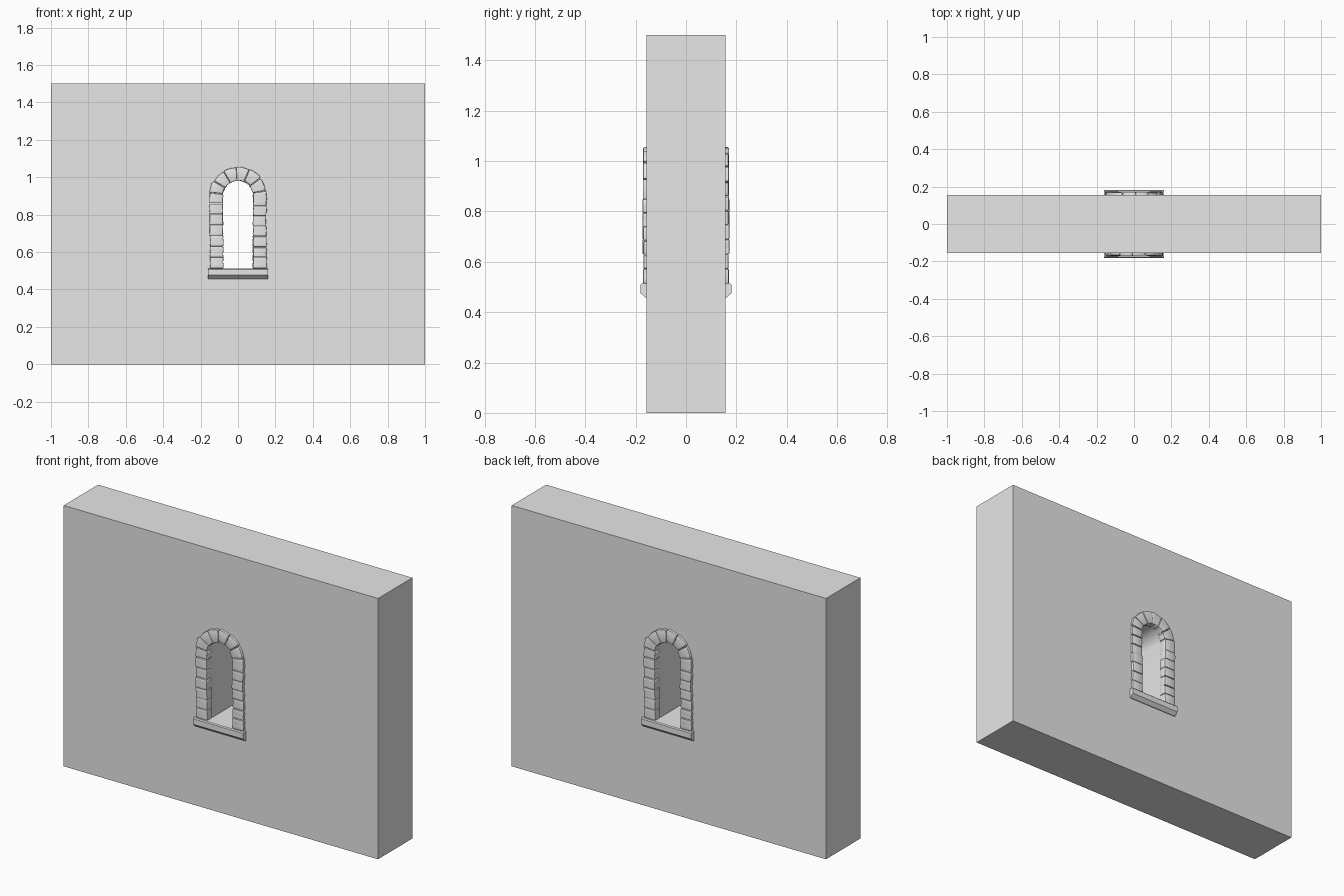
import bpy, bmesh, math, random
from math import pi, sin, cos
from mathutils import Vector

random.seed(4)
cube = bpy.data.objects.get("Cube")
if cube:
    bpy.data.objects.remove(cube)

HALF_DEPTH = 0.156      # wall
SPRING, SILL_TOP = 0.903, 0.513
INNER, OUTER = 0.08, 0.152

stone = bpy.data.materials.new("grey stone")
stone.use_nodes = True
stone.diffuse_color = (0.8, 0.8, 0.8, 1)
stone.node_tree.nodes["Principled BSDF"].inputs["Base Color"].default_value = (0.8, 0.8, 0.8, 1)


def make_object(name, bm):
    bmesh.ops.recalc_face_normals(bm, faces=bm.faces[:])
    mesh = bpy.data.meshes.new(name)
    bm.to_mesh(mesh)
    bm.free()
    mesh.materials.append(stone)
    obj = bpy.data.objects.new(name, mesh)
    bpy.context.collection.objects.link(obj)
    bpy.ops.object.select_all(action='DESELECT')
    obj.select_set(True)
    bpy.context.view_layer.objects.active = obj
    bpy.ops.object.shade_smooth_by_angle(angle=math.radians(30))
    return obj


def copy_to_back(obj, name):
    back = bpy.data.objects.new(name, obj.data)
    back.rotation_euler.z = pi
    bpy.context.collection.objects.link(back)


def extrude(bm, offset):
    result = bmesh.ops.extrude_face_region(bm, geom=bm.faces[:])
    verts = [g for g in result["geom"] if isinstance(g, bmesh.types.BMVert)]
    bmesh.ops.translate(bm, verts=verts, vec=offset)


def add_loop(bm, points):
    verts = [bm.verts.new(p) for p in points]
    return [bm.edges.new((a, b)) for a, b in zip(verts, verts[1:] + verts[:1])]


# Wall slab with an arched opening
bm = bmesh.new()
y = -HALF_DEPTH
R = INNER + 0.004
arch = [(R * cos(a), y, SPRING + R * sin(a)) for a in (pi * i / 20 for i in range(21))]
edges = add_loop(bm, [(-1, y, 0), (1, y, 0), (1, y, 1.5), (-1, y, 1.5)])
edges += add_loop(bm, [(R, y, SILL_TOP - 0.003)] + arch + [(-R, y, SILL_TOP - 0.003)])
bmesh.ops.triangle_fill(bm, edges=edges, use_beauty=True, normal=(0, -1, 0))
extrude(bm, (0, 2 * HALF_DEPTH, 0))
make_object("wall", bm)


# Rough stones following the opening
def along(t, r):
    """Point at radius r: t 0-1 left jamb, 1-2 arch, 2-3 right jamb."""
    rise = SPRING - SILL_TOP
    if t < 1:
        return -r, SILL_TOP + t * rise
    if t > 2:
        return r, SILL_TOP + (3 - t) * rise
    a = pi * (2 - t)
    return r * cos(a), SPRING + r * sin(a)


def add_stone(bm, t0, t1, gap):
    block = bmesh.new()
    front = -HALF_DEPTH - random.uniform(0.012, 0.017)
    shift = random.uniform(-0.003, 0.003)
    t0, t1 = t0 + gap, t1 - gap
    steps = 4
    rings = []
    for i in range(steps + 1):
        t = t0 + (t1 - t0) * i / steps
        inner = INNER + shift + random.uniform(-0.002, 0.002)
        outer = OUTER + shift + random.uniform(-0.002, 0.002)
        ring = []
        for r, depth in ((inner, front), (outer, front), (outer, -0.125), (inner, -0.125)):
            x, z = along(t, r)
            ring.append(block.verts.new((x, depth, z)))
        rings.append(ring)
    for a, b in zip(rings, rings[1:]):
        for k in range(4):
            n = (k + 1) % 4
            block.faces.new((a[k], a[n], b[n], b[k]))
    block.faces.new(rings[0])
    block.faces.new(rings[-1])
    bmesh.ops.recalc_face_normals(block, faces=block.faces[:])
    corners = [e for e in block.edges if e.calc_face_angle(0) > 0.9]
    bmesh.ops.bevel(block, geom=corners, offset=0.004, segments=2, profile=0.5,
                    affect='EDGES', clamp_overlap=True)
    mesh = bpy.data.meshes.new("stone block")
    block.to_mesh(mesh)
    block.free()
    bm.from_mesh(mesh)
    bpy.data.meshes.remove(mesh)


joints = [0, 0.15, 0.3, 0.45, 0.6, 0.74, 0.89, 1.03, 1.17, 1.33, 1.48, 1.63, 1.79,
          1.95, 2.14, 2.28, 2.42, 2.56, 2.71, 2.85, 3]
open_joints = (0.89, 1.17, 1.79, 2.71)
bm = bmesh.new()
for t0, t1 in zip(joints, joints[1:]):
    gap = 0.005 if t0 in open_joints or t1 in open_joints else 0.0
    add_stone(bm, t0, t1, gap)
copy_to_back(make_object("arch_stones_front", bm), "arch_stones_back")

# Sill with a chamfered underside
bm = bmesh.new()
profile = [(-0.12, SILL_TOP), (-0.176, SILL_TOP), (-0.181, SILL_TOP - 0.005),
           (-0.181, 0.476), (-0.16, 0.457), (-0.12, 0.457)]
bm.faces.new([bm.verts.new((-0.16, py, pz)) for py, pz in profile])
extrude(bm, Vector((0.32, 0, 0)))
copy_to_back(make_object("sill_front", bm), "sill_back")
